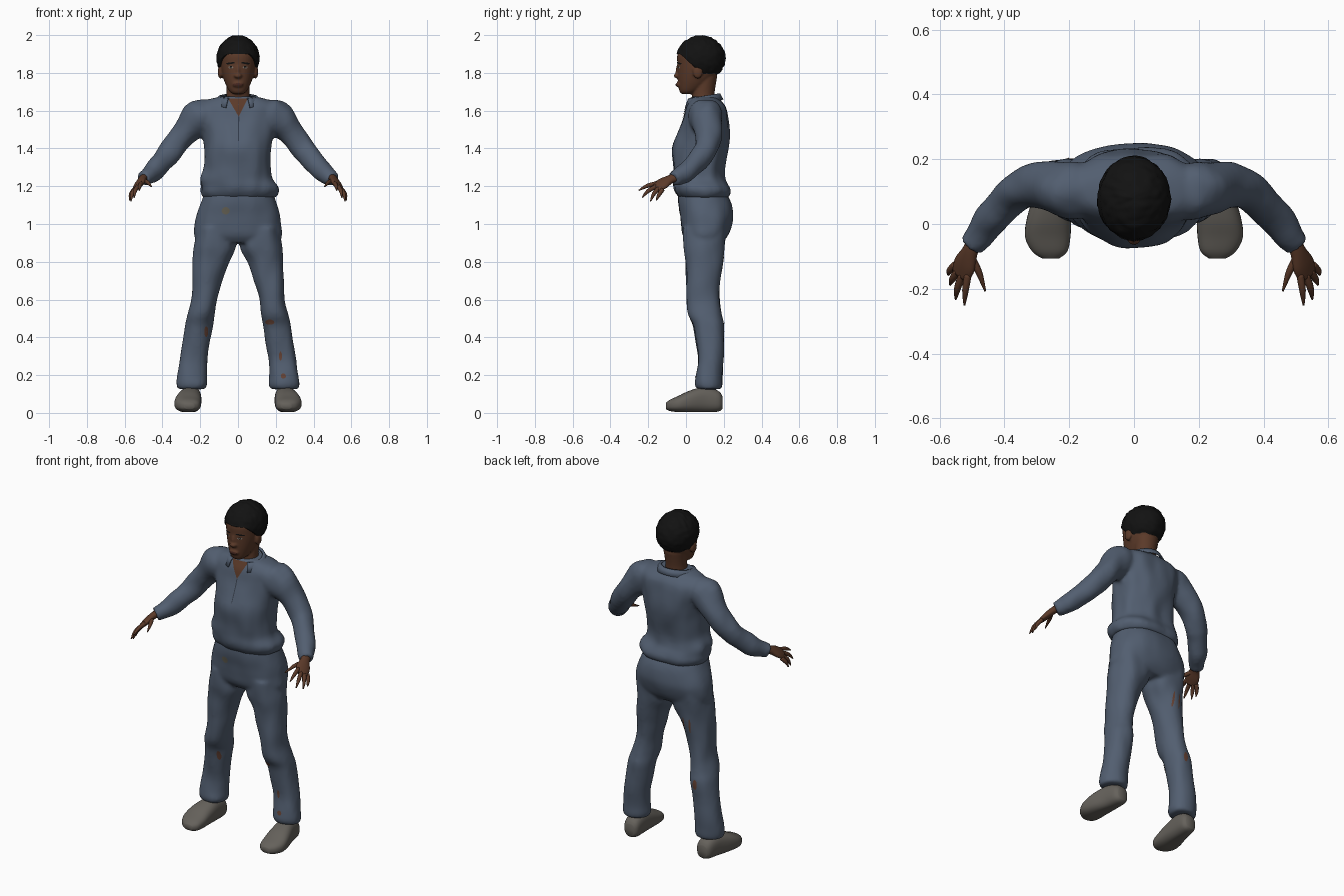
import bpy, bmesh, math
from mathutils import Vector, Matrix, noise
from mathutils.bvhtree import BVHTree

cube = bpy.data.objects.get("Cube")
if cube:
    bpy.data.objects.remove(cube)

X, Y, Z = Vector((1, 0, 0)), Vector((0, 1, 0)), Vector((0, 0, 1))


def material(name, r, g, b):
    m = bpy.data.materials.new(name)
    m.use_nodes = True
    m.diffuse_color = (r, g, b, 1)
    node = m.node_tree.nodes["Principled BSDF"]
    node.inputs["Base Color"].default_value = (r, g, b, 1)
    node.inputs["Roughness"].default_value = 0.8
    return m


cloth = material("blue cloth", .085, .113, .163)
seam = material("dark seam", .035, .045, .065)
skin = material("brown skin", .105, .042, .022)
lip = material("dark lips", .06, .02, .014)
black = material("black hair", .006, .006, .006)
eye_white = material("eye white", .22, .18, .15)
shoe_grey = material("grey shoe", .13, .12, .105)
rust = material("rust stain", .13, .055, .035)
dust = material("pale stain", .13, .12, .09)


def ring(z, x0, x1, y0, y1):
    """Horizontal cross-section given by its extents."""
    return ((x0 + x1) / 2, (y0 + y1) / 2, z, (x1 - x0) / 2, (y1 - y0) / 2)


def flip(rings, s):
    return [(s * r[0],) + tuple(r[1:]) for r in rings]


def loft(bm, rings, axis=None, hint=Y, power=1.0, fold=0.0, sides=32, steps=4):
    """Closed tube through (x, y, z, r1, r2) rings, smoothly interpolated."""
    k = [Vector(r) for r in rings]
    k = [k[0]] + k + [k[-1]]
    path = []
    for a, b, c, d in zip(k, k[1:], k[2:], k[3:]):
        for i in range(steps):
            t = i / steps
            path.append(0.5 * (2 * b + (c - a) * t + (2 * a - 5 * b + 4 * c - d) * t * t
                               + (3 * b - a - 3 * c + d) * t ** 3))
    path.append(k[-1])
    mid = [Vector(p[:3]) for p in path]
    loops = []
    for i, p in enumerate(path):
        t = axis or (mid[min(i + 1, len(mid) - 1)] - mid[max(i - 1, 0)]).normalized()
        u = hint.cross(t).normalized()
        v = t.cross(u)
        loop = []
        for j in range(sides):
            a = math.tau * j / sides
            ca, sa = math.cos(a), math.sin(a)
            off = u * math.copysign(abs(ca) ** power, ca) * p[3]
            off += v * math.copysign(abs(sa) ** power, sa) * p[4]
            q = mid[i] + off
            off *= 1 + fold * noise.noise(Vector((q.x * 15, q.y * 15, q.z * 7)))
            loop.append(bm.verts.new(mid[i] + off))
        loops.append(loop)
    for a, b in zip(loops, loops[1:]):
        for j in range(sides):
            n = (j + 1) % sides
            bm.faces.new((a[j], a[n], b[n], b[j]))
    bm.faces.new(loops[0][::-1])
    bm.faces.new(loops[-1])


def ball(bm, centre, size, segments=24):
    m = Matrix.Translation(centre) @ Matrix.Diagonal((*size, 1))
    return bmesh.ops.create_uvsphere(bm, u_segments=segments, v_segments=segments // 2,
                                     radius=1, matrix=m)["verts"]


def finish(bm, name, mat, voxel=0, smooth=4):
    bmesh.ops.recalc_face_normals(bm, faces=bm.faces)
    me = bpy.data.meshes.new(name)
    bm.to_mesh(me)
    bm.free()
    for f in me.polygons:
        f.use_smooth = True
    me.materials.append(mat)
    ob = bpy.data.objects.new(name, me)
    bpy.context.collection.objects.link(ob)
    if voxel:
        m = ob.modifiers.new("Blend", 'REMESH')
        m.mode, m.voxel_size, m.use_smooth_shade = 'VOXEL', voxel, True
        m = ob.modifiers.new("Soften", 'SMOOTH')
        m.factor, m.iterations = 0.5, smooth
    return ob


# Shirt: torso and both sleeves blended into one surface
bm = bmesh.new()
loft(bm, [ring(1.14, -.185, .195, -.035, .225), ring(1.17, -.197, .217, -.055, .237),
          ring(1.2, -.195, .213, -.062, .228), ring(1.24, -.2, .183, -.062, .208),
          ring(1.3, -.178, .178, -.067, .203), ring(1.4, -.174, .174, -.072, .222),
          ring(1.48, -.185, .185, -.048, .23), ring(1.56, -.2, .2, -.018, .224),
          ring(1.62, -.205, .205, -.002, .21), ring(1.655, -.17, .17, .018, .18),
          ring(1.675, -.09, .09, .025, .16)], axis=Z, power=.85, fold=.07, sides=64)
sleeve = [(.12, .1, 1.58, .07, .08), (.2, .105, 1.565, .094, .088), (.28, .118, 1.485, .07, .073),
          (.357, .1, 1.385, .064, .06), (.44, .015, 1.287, .054, .054), (.477, -.035, 1.255, .046, .046),
          (.503, -.066, 1.238, .04, .04)]
for s in (1, -1):
    loft(bm, flip(sleeve, s), fold=.12)
shirt = finish(bm, "shirt", cloth, .011)

# Trousers: hips and both legs
bm = bmesh.new()
loft(bm, [ring(1.2, -.165, .17, -.035, .19), ring(1.12, -.192, .198, -.042, .236),
          ring(1.05, -.217, .222, -.032, .25), ring(1, -.23, .23, -.027, .245),
          ring(.94, -.235, .235, -.018, .222), ring(.9, -.215, .215, .01, .19)],
     axis=Z, power=.85, fold=.03, sides=64)
leg = [ring(.98, .02, .22, -.015, .22), ring(.88, .012, .237, -.014, .206),
       ring(.8, .048, .242, -.002, .192), ring(.7, .084, .245, .002, .18),
       ring(.6, .113, .247, .004, .176), ring(.52, .124, .266, .008, .186),
       ring(.45, .135, .282, .04, .202), ring(.3, .16, .305, .062, .198),
       ring(.2, .165, .322, .055, .192), ring(.15, .164, .325, .048, .192),
       ring(.125, .175, .318, .06, .185)]
for s in (1, -1):
    loft(bm, flip(leg, s), axis=Z, power=.9, fold=.1)
trousers = finish(bm, "trousers", cloth, .011)

# Shoes
shoe = [(.242, .192, .055, .03, .035), (.243, .17, .062, .047, .055), (.25, .1, .07, .056, .068),
        (.262, .02, .06, .068, .058), (.266, -.04, .047, .07, .043), (.26, -.085, .04, .054, .03),
        (.257, -.107, .036, .025, .016)]
for s, side in ((1, "left"), (-1, "right")):
    bm = bmesh.new()
    loft(bm, flip(shoe, s), axis=-Y, hint=Z, power=.8)
    for v in bm.verts:
        v.co.z = max(v.co.z, .004)
    finish(bm, side + "_shoe", shoe_grey)

# Hands: flat palm, four fingers and a thumb
palm = [(.492, -.05, 1.248, .026, .022), (.506, -.085, 1.236, .027, .02),
        (.522, -.125, 1.213, .04, .018), (.535, -.16, 1.192, .034, .012)]
fingers = [((.512, -.155, 1.215), (.52, -.205, 1.202), (.523, -.25, 1.178)),
           ((.53, -.155, 1.2), (.545, -.2, 1.175), (.55, -.232, 1.14)),
           ((.544, -.145, 1.188), (.56, -.17, 1.16), (.567, -.188, 1.12)),
           ((.55, -.125, 1.182), (.568, -.143, 1.155), (.573, -.157, 1.125)),
           ((.503, -.1, 1.232), (.478, -.15, 1.22), (.459, -.207, 1.198))]
for s, side in ((1, "left"), (-1, "right")):
    bm = bmesh.new()
    loft(bm, flip(palm, s), hint=Vector((.65 * s, -.18, .74)), sides=20)
    for f in fingers:
        rings = [(*p, r, r) for p, r in zip(f, (.012, .0105, .003))]
        loft(bm, flip(rings, s), hint=X, sides=10)
    finish(bm, side + "_hand", skin)

# Head: skull, neck, nose, lips and ears
bm = bmesh.new()
loft(bm, [ring(1.688, -.026, .026, -.022, .03), ring(1.705, -.047, .047, -.035, .07),
          ring(1.75, -.07, .07, -.042, .13), ring(1.8, -.086, .086, -.045, .17),
          ring(1.85, -.094, .094, -.046, .185), ring(1.9, -.096, .096, -.045, .19),
          ring(1.95, -.08, .08, -.015, .16), ring(1.975, -.04, .04, .03, .12)],
     axis=Z, power=.92)
loft(bm, [ring(1.58, -.07, .07, .035, .15), ring(1.64, -.064, .064, .032, .15),
          ring(1.7, -.06, .06, .035, .152), ring(1.78, -.065, .065, .05, .165)], axis=Z)
ball(bm, (0, -.046, 1.785), (.021, .019, .014))
ball(bm, (0, -.042, 1.81), (.011, .013, .035))
ball(bm, (0, -.04, 1.738), (.03, .013, .014))
for s in (1, -1):
    ball(bm, (.093 * s, .062, 1.805), (.014, .026, .036))
head = finish(bm, "head", skin, .006, 2)

# Hair: bumpy cap trimmed along a hairline that drops towards the nape
bm = bmesh.new()
for v in ball(bm, (0, .079, 1.878), (.113, .13, .12), 72):
    c = v.co
    bump = noise.noise(Vector((c.x * 22, c.y * 60, c.z * 60)))
    c += (c - Vector((0, .079, 1.878))) * .045 * bump
    t = min(max((c.y + .03) / .15, 0), 1)
    c.z = max(c.z, 1.9 - .14 * t)
finish(bm, "hair", black)

# Collar: folded band open at the front
bm = bmesh.new()
rows = []
for i in range(33):
    a = math.radians(-152 + 304 * i / 32)
    front = (1 - math.cos(a)) / 2
    col = []
    for r, top, drop in ((.078, 1.69, .025), (.09, 1.692, .03), (.108, 1.66, .045)):
        col.append(bm.verts.new((r * math.sin(a) * (1 + .3 * front), .09 + r * math.cos(a),
                                 top - drop * front)))
    rows.append(col)
for a, b in zip(rows, rows[1:]):
    for j in range(2):
        bm.faces.new((a[j], b[j], b[j + 1], a[j + 1]))
collar = finish(bm, "collar", cloth)
collar.modifiers.new("Thickness", 'SOLIDIFY').thickness = .008

# Thin plates laid on the surfaces
deps = bpy.context.evaluated_depsgraph_get()
surface = {ob.name: BVHTree.FromObject(ob, deps) for ob in (shirt, trousers, head)}


def decal(name, mat, target, outline, back=False):
    d = -Y if back else Y
    pts = []
    for a, b in zip(outline, outline[1:] + outline[:1]):
        pts += [Vector(a).lerp(Vector(b), i / 4) for i in range(4)]
    centre = sum(pts, Vector((0, 0))) / len(pts)
    bm = bmesh.new()
    loops = []
    for k in range(5):
        loop = []
        for p in pts:
            q = centre.lerp(p, max(k / 4, .02))
            hit = surface[target].ray_cast(Vector((q.x, 0, q.y)) - d, d)[0]
            loop.append(bm.verts.new(hit - d * .003) if hit else None)
        loops.append(loop)
    for a, b in zip(loops, loops[1:]):
        for j in range(len(pts)):
            quad = (a[j], a[j - 1], b[j - 1], b[j])
            if all(quad):
                bm.faces.new(quad)
    finish(bm, name, mat)


def oval(x, z, rx, rz, tilt=0.0):
    return [(x + rx * math.cos(a), z + rz * math.sin(a) + tilt * rx * math.cos(a))
            for a in (math.tau * i / 10 for i in range(10))]


# Open neck and front placket
decal("open_neck", skin, "shirt", [(-.052, 1.664), (.052, 1.664), (.004, 1.568)])
decal("placket_seam", seam, "shirt", [(.001, 1.568), (.007, 1.568), (.005, 1.44), (0, 1.44)])

# Face details
decal("mouth", lip, "head", oval(0, 1.738, .028, .008))
for s, side in ((1, "left"), (-1, "right")):
    decal(side + "_eyebrow", black, "head", oval(.04 * s, 1.851, .024, .005, -.12 * s))
    decal(side + "_eye", eye_white, "head", oval(.038 * s, 1.829, .014, .006))
    decal(side + "_pupil", black, "head", oval(.038 * s, 1.831, .007, .007))

# Stains on the trousers
decal("hip_stain", dust, "trousers", oval(-.065, 1.07, .022, .02))
decal("left_knee_stain", rust, "trousers", oval(.168, .48, .025, .014))
decal("left_shin_stain", rust, "trousers", oval(.225, .3, .008, .025))
decal("left_cuff_stain", rust, "trousers", oval(.24, .195, .014, .014))
decal("right_knee_stain", rust, "trousers", oval(-.168, .43, .01, .03))
decal("right_calf_stain", rust, "trousers", oval(-.2, .45, .014, .03), True)
for x in (-.12, -.16):
    decal("thigh_stain", rust, "trousers", oval(x, .79, .006, .045), True)
